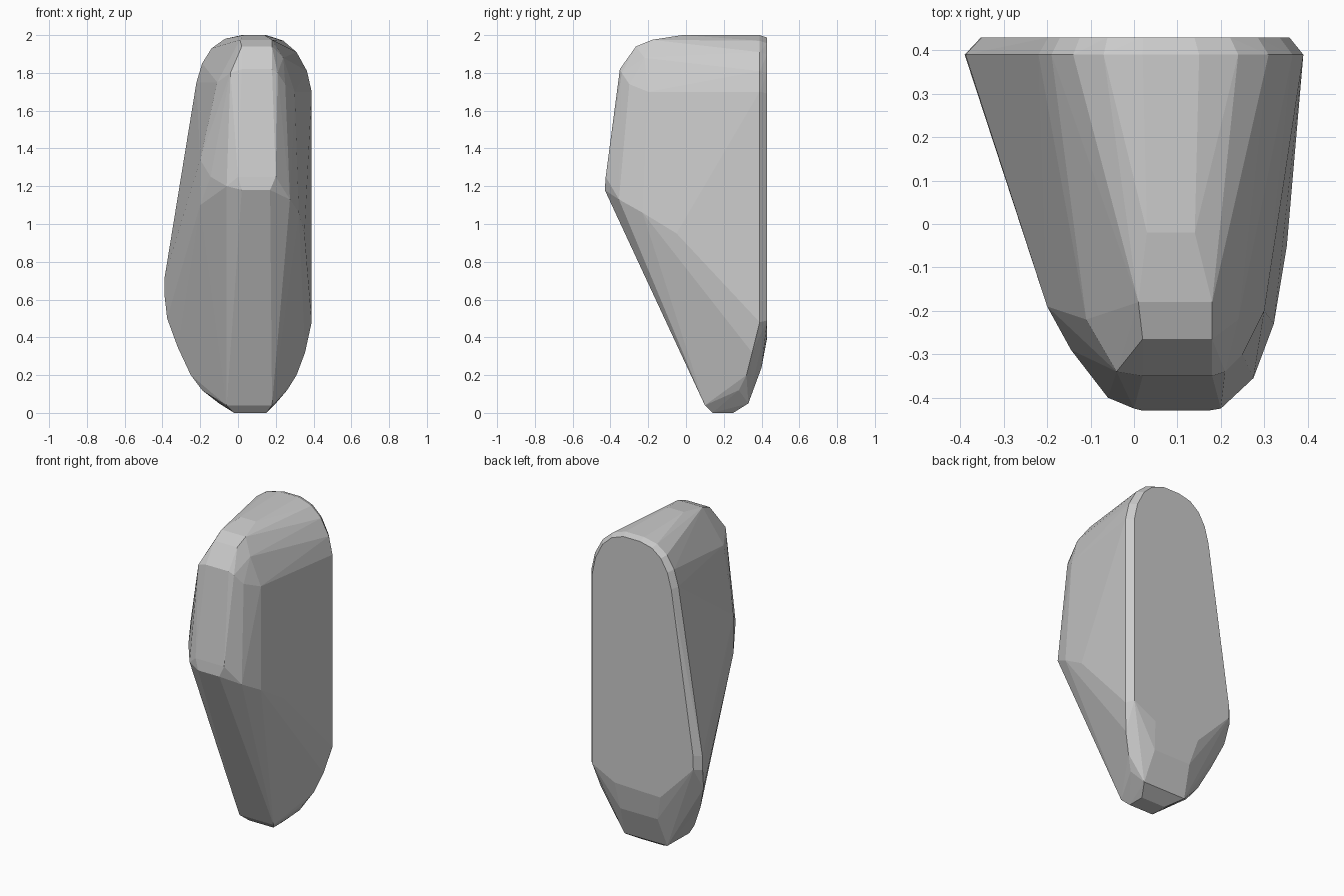
import bpy, bmesh, math

# Back outline (x, z): straight sides and rounded top
arch = [(0.39, 0.48), (0.39, 1.70), (0.365, 1.81), (0.31, 1.91), (0.24, 1.97),
        (0.15, 2.0), (0.02, 2.0), (-0.07, 1.98), (-0.14, 1.93), (-0.19, 1.85),
        (-0.22, 1.75), (-0.388, 0.72), (-0.39, 0.63)]
pts = [(x, 0.39, z) for x, z in arch]
# Flat back face, slightly inset to give a rounded rim
pts += [(0.03 + (x - 0.03) * 0.91, 0.43, 1.1 + (z - 1.1) * 0.985) for x, z in arch]

# Rounded toe, running down to the small flat foot
pts += [(0.2, 0.43, 0.41), (-0.12, 0.43, 0.40),
        (0.355, 0.35, 0.32), (0.31, 0.32, 0.20), (0.26, 0.28, 0.12),
        (-0.375, 0.36, 0.50), (-0.32, 0.31, 0.35), (-0.25, 0.27, 0.20), (-0.19, 0.24, 0.12),
        (-0.08, 0.40, 0.24), (0.18, 0.40, 0.24)]
for x0, x1, y, z in [(-0.10, 0.20, 0.33, 0.05), (-0.02, 0.15, 0.25, 0.0),
                     (-0.02, 0.15, 0.14, 0.0), (-0.06, 0.18, 0.10, 0.04)]:
    pts += [(x0, y, z), (x1, y, z)]

# Front nose: rows (left x, right x, y, z) from its lower lip up over the top
for x0, x1, y, z in [(0.02, 0.17, -0.43, 1.18), (-0.06, 0.22, -0.40, 1.20),
                     (0.0, 0.20, -0.425, 1.25), (-0.04, 0.21, -0.34, 1.80),
                     (0.02, 0.18, -0.35, 1.82), (0.02, 0.18, -0.265, 1.94),
                     (0.01, 0.18, -0.18, 1.975), (0.03, 0.14, -0.02, 2.0)]:
    pts += [(x0, y, z), (x1, y, z)]

# Rounded nose corners, left then right
pts += [(-0.145, -0.29, 1.25), (-0.2, -0.19, 1.10), (-0.2, -0.19, 1.34),
        (-0.11, -0.22, 1.75),
        (0.275, -0.355, 1.13), (0.322, -0.23, 1.06), (0.352, -0.05, 0.95),
        (0.25, -0.30, 1.74), (0.30, -0.2, 1.70), (0.24, -0.22, 1.88)]

# The body is the convex skin around those points
bm = bmesh.new()
for p in pts:
    bm.verts.new(p)
res = bmesh.ops.convex_hull(bm, input=bm.verts[:])
junk = {g for g in res["geom_interior"] + res["geom_unused"] if isinstance(g, bmesh.types.BMVert)}
bmesh.ops.delete(bm, geom=list(junk), context='VERTS')
bmesh.ops.dissolve_limit(bm, angle_limit=math.radians(1), verts=bm.verts[:], edges=bm.edges[:])
bmesh.ops.recalc_face_normals(bm, faces=bm.faces[:])
mesh = bpy.data.meshes.new("wedge_body")
bm.to_mesh(mesh)
bm.free()
body = bpy.data.objects.new("wedge_body", mesh)
bpy.context.collection.objects.link(body)
